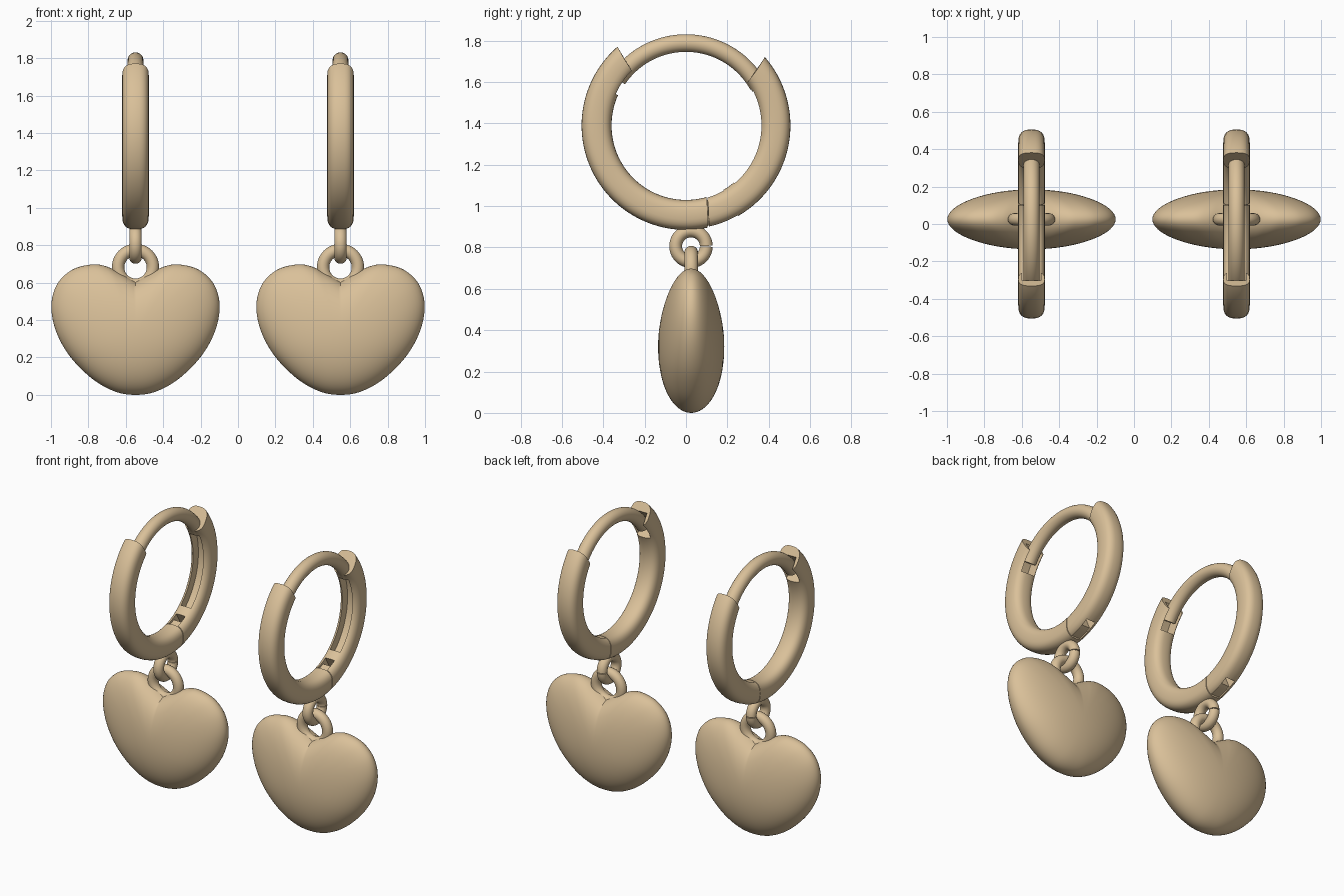
import bpy, bmesh, math
from mathutils import Vector

if "Cube" in bpy.data.objects:
    bpy.data.objects.remove(bpy.data.objects["Cube"])

gold = bpy.data.materials.new("warm_gold")
gold.diffuse_color = (0.70, 0.53, 0.32, 1)
gold.use_nodes = True
gold.node_tree.nodes["Principled BSDF"].inputs["Base Color"].default_value = gold.diffuse_color
HOOP_Z, HOOP_R = 1.39, 0.4325


def finish(ob, angle=35):
    ob.data.materials.clear()
    ob.data.materials.append(gold)
    bpy.ops.object.select_all(action='DESELECT')
    ob.select_set(True)
    bpy.context.view_layer.objects.active = ob
    bpy.ops.object.shade_smooth_by_angle(angle=math.radians(angle))


def mesh_object(name, bm):
    bmesh.ops.recalc_face_normals(bm, faces=bm.faces[:])
    me = bpy.data.meshes.new(name)
    bm.to_mesh(me)
    bm.free()
    ob = bpy.data.objects.new(name, me)
    bpy.context.collection.objects.link(ob)
    return ob


def superellipse(hx, hr, power, n=32):
    pts = []
    for i in range(n):
        c, s = math.cos(2 * math.pi * i / n), math.sin(2 * math.pi * i / n)
        pts.append((math.copysign(abs(c) ** (2 / power), c) * hx,
                    math.copysign(abs(s) ** (2 / power), s) * hr))
    return pts


def box(hx, lo, hi):
    # rectangular section given by absolute hoop radii
    lo, hi = lo - HOOP_R, hi - HOOP_R
    return [(hx, lo), (hx, hi), (-hx, hi), (-hx, lo)]


def arc(name, x, section, a0, a1, n=64, cy=0, cz=HOOP_Z, radius=HOOP_R, s0=0, s1=0):
    # sweep a section along an arc in the side plane; s0/s1 slant the end cuts
    bm = bmesh.new()
    rings = []
    for i in range(n + 1):
        t = i / n
        slant = s0 * max(0, 1 - 5 * t) + s1 * max(0, 5 * t - 4)
        ring = []
        for dx, dr in section:
            a = math.radians(a0 + (a1 - a0) * t + slant * dr / 0.0725)
            r = radius + dr
            ring.append(bm.verts.new((x + dx, cy + r * math.cos(a), cz + r * math.sin(a))))
        rings.append(ring)
    m = len(section)
    for p, q in zip(rings, rings[1:]):
        for j in range(m):
            bm.faces.new((p[j], p[(j + 1) % m], q[(j + 1) % m], q[j]))
    bm.faces.new(rings[0])
    bm.faces.new(rings[-1])
    return mesh_object(name, bm)


def cut(ob, cutter):
    cutter.hide_render = True
    mod = ob.modifiers.new("cut", 'BOOLEAN')
    mod.operation, mod.solver, mod.object = 'DIFFERENCE', 'EXACT', cutter
    bpy.context.view_layer.objects.active = ob
    bpy.ops.object.modifier_apply(modifier=mod.name)
    bpy.data.objects.remove(cutter)


def heart_outline(steps=8):
    half = [(0, .605), (.09, .655), (.16, .688), (.235, .697), (.34, .668), (.42, .59),
            (.45, .475), (.425, .34), (.35, .205), (.23, .085), (.11, .018), (0, 0)]
    p = [Vector(v) for v in half]
    p = [2 * p[0] - p[1]] + p + [Vector((-.11, .018))]
    out = []
    for a, b, c, d in zip(p, p[1:], p[2:], p[3:]):
        for k in range(steps):
            t = k / steps
            out.append(0.5 * (2 * b + (c - a) * t + (2 * a - 5 * b + 4 * c - d) * t * t
                              + (3 * b - a - 3 * c + d) * t ** 3))
    out.append(Vector((0, 0)))
    return out + [Vector((-v.x, v.y)) for v in out[-2:0:-1]]


def heart(name, x, cy=0.025, cz=0.32, depth=0.16, n=18):
    # puffed heart: scaled outlines rising in an elliptical dome on both sides
    outline = heart_outline()
    m = len(outline)
    bm = bmesh.new()
    rings = []
    for i in range(1, 2 * n):
        a = math.pi * i / (2 * n)
        t, y = math.sin(a), cy - depth * math.cos(a)
        ring = []
        for v in outline:
            d = v - Vector((0, cz))
            # the outline softens to an oval towards the middle
            u = d.normalized()
            oval = 1 / math.sqrt((u.x / .43) ** 2 + (u.y / .34) ** 2)
            r = d.length * t ** 1.2 + oval * (1 - t ** 1.2)
            ring.append(bm.verts.new((x + u.x * r * t, y, cz + u.y * r * t)))
        rings.append(ring)
    for p, q in zip(rings, rings[1:]):
        for j in range(m):
            bm.faces.new((p[j], p[(j + 1) % m], q[(j + 1) % m], q[j]))
    for ring, y in ((rings[0], cy - depth), (rings[-1], cy + depth)):
        tip = bm.verts.new((x, y, cz))
        for j in range(m):
            bm.faces.new((ring[j], ring[(j + 1) % m], tip))
    return mesh_object(name, bm)


for side, x in (("left", -0.548), ("right", 0.548)):
    tube = superellipse(0.071, 0.0725, 2.7)

    # fixed front half of the hoop, with the latch slot at its top end
    front = arc(side + "_hoop_front", x, tube, 133, 284, 80, s0=-2, s1=-2)
    cut(front, arc("latch_cutter", x, box(0.05, 0.30, 0.447), 125, 156, 12))
    finish(front)

    # hinged back half, hollowed inside and slotted at the hinge
    back = arc(side + "_hoop_back", x, tube, -75.4, 38, 64, s0=-2, s1=3)
    cut(back, arc("groove_cutter", x, box(0.037, 0.30, 0.42), -50, 27, 32))
    cut(back, arc("hinge_cutter", x, box(0.033, 0.28, 0.56), -82, -60, 12))
    finish(back)

    # hinge tongue filling part of the slot
    finish(arc(side + "_hinge_tongue", x, box(0.030, 0.375, 0.495), -80, -66, 10))

    # thin ear wire closing the hoop
    finish(arc(side + "_ear_wire", x, superellipse(0.0425, 0.0425, 2, 24), 29, 146, 56, radius=0.3985))

    # split connecting ring
    finish(arc(side + "_link_ring", x, superellipse(0.033, 0.031, 2, 20), 1.5, 358.5, 48,
               cy=0.024, cz=0.806, radius=0.074))

    # loop on top of the heart
    bpy.ops.mesh.primitive_torus_add(location=(x, 0.025, 0.682), rotation=(math.pi / 2, 0, 0),
                                     major_radius=0.093, minor_radius=0.033,
                                     major_segments=48, minor_segments=20)
    loop = bpy.context.object
    loop.name = side + "_heart_loop"
    finish(loop)

    finish(heart(side + "_heart", x), 40)
